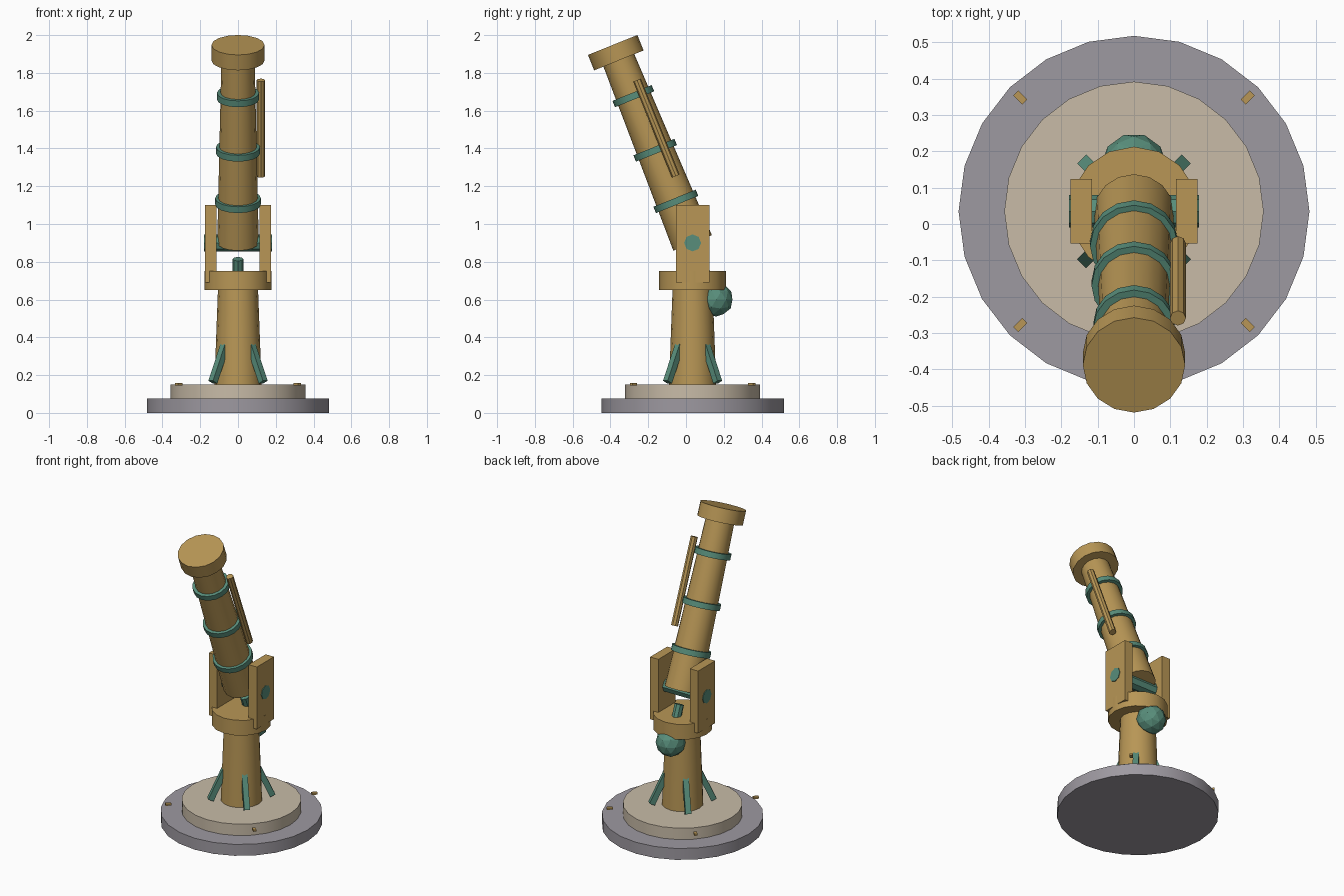
import bpy, math
from mathutils import Matrix, Vector

if "Cube" in bpy.data.objects:
    bpy.data.objects.remove(bpy.data.objects["Cube"])

CY = 0.035            # y of the pedestal axis
PIVOT_Z = 0.90
TILT = math.radians(22)


def material(name, rgb):
    m = bpy.data.materials.new(name)
    m.diffuse_color = (*rgb, 1.0)
    m.use_nodes = True
    m.node_tree.nodes["Principled BSDF"].inputs["Base Color"].default_value = m.diffuse_color
    return m


BRASS = material("brass", (0.48, 0.307, 0.092))
GREEN = material("verdigris green", (0.098, 0.27, 0.198))
CREAM = material("cream stone", (0.58, 0.50, 0.39))
GREY = material("grey stone", (0.34, 0.32, 0.355))


def finish(name, mat, matrix, smooth=True):
    ob = bpy.context.object
    ob.name = name
    ob.data.materials.append(mat)
    ob.matrix_world = matrix
    if smooth:
        bpy.ops.object.shade_smooth_by_angle(angle=math.radians(30))
    return ob


def frustum(name, mat, r1, r2, z1, z2, sides, frame, x=0.0, y=0.0):
    """Upright cone or cylinder between z1 and z2 of a frame."""
    bpy.ops.mesh.primitive_cone_add(vertices=sides, radius1=r1, radius2=r2, depth=z2 - z1)
    return finish(name, mat, frame @ Matrix.Translation((x, y, (z1 + z2) / 2)))


def box(name, mat, size, matrix):
    bpy.ops.mesh.primitive_cube_add(size=1)
    ob = bpy.context.object
    for v in ob.data.vertices:
        v.co = Vector(a * b for a, b in zip(v.co, size))
    return finish(name, mat, matrix, smooth=False)


stand = Matrix.Translation((0, CY, 0))
barrel = Matrix.Translation((0, CY, PIVOT_Z)) @ Matrix.Rotation(TILT, 4, 'X')

# Stepped round base
frustum("base_disc", GREY, 0.483, 0.483, 0.0, 0.075, 24, stand)
frustum("base_step", CREAM, 0.357, 0.357, 0.075, 0.15, 24, stand)

# Pedestal and collar
frustum("pedestal", BRASS, 0.125, 0.106, 0.15, 0.66, 16, stand)
frustum("collar", BRASS, 0.178, 0.178, 0.65, 0.75, 16, stand)

# Diagonal braces and rim markers, four of each
for i in range(4):
    spin = stand @ Matrix.Rotation(math.radians(45 + 90 * i), 4, 'Z')
    low, high = Vector((0.188, 0, 0.163)), Vector((0.088, 0, 0.38))
    lean = math.atan2(high.x - low.x, high.z - low.z)
    box(f"brace_{i + 1}", GREEN, (0.035, 0.035, (high - low).length),
        spin @ Matrix.Translation((low + high) / 2) @ Matrix.Rotation(lean, 4, 'Y'))
    box(f"rim_marker_{i + 1}", BRASS, (0.035, 0.02, 0.012),
        spin @ Matrix.Translation((0.443, 0, 0.152)))

# Round counterweight on the back of the pedestal
bpy.ops.mesh.primitive_ico_sphere_add(subdivisions=2, radius=0.09)
finish("counterweight", GREEN,
       Matrix.Translation((0, 0.16, 0.6)) @ Matrix.Rotation(math.pi / 2, 4, 'Z'), smooth=False)

# Fork arms and the axle through them
for side, label in ((-1, "left"), (1, "right")):
    box(f"fork_arm_{label}", BRASS, (0.06, 0.178, 0.41),
        Matrix.Translation((0.145 * side, CY, 0.895)))
axle_frame = Matrix.Translation((0, CY, PIVOT_Z)) @ Matrix.Rotation(math.pi / 2, 4, 'Y')
frustum("axle", GREEN, 0.045, 0.045, -0.179, 0.179, 8, axle_frame)

# Tilted tube with front cap
frustum("main_tube", BRASS, 0.11, 0.088, 0.0, 1.05, 16, barrel)
frustum("tube_cap", BRASS, 0.141, 0.141, 1.042, 1.13, 16, barrel)

# Bands around the tube
for i, (s, r) in enumerate(((0.237, 0.121), (0.529, 0.117), (0.838, 0.112))):
    frustum(f"tube_band_{i + 1}", GREEN, r, r, s - 0.018, s + 0.018, 16, barrel)

# Slim finder tube and eyepiece
frustum("finder_tube", BRASS, 0.022, 0.022, 0.361, 0.909, 8, barrel, x=0.121, y=0.05)
frustum("eyepiece", GREEN, 0.029, 0.029, -0.175, -0.092, 8, barrel)
